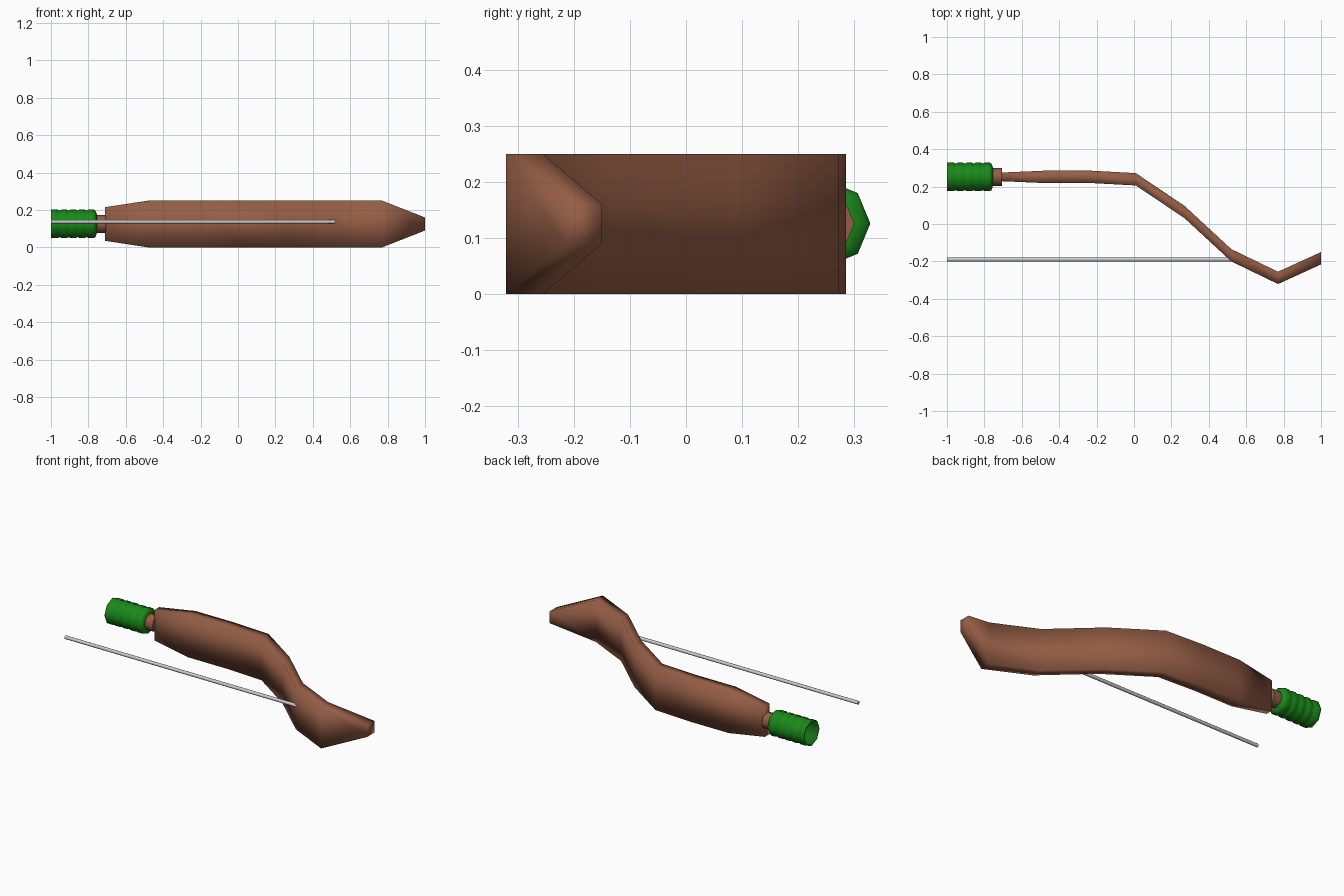
import bpy
from math import sin, cos, pi

if "Cube" in bpy.data.objects:
    bpy.data.objects.remove(bpy.data.objects["Cube"])


def material(name, color):
    m = bpy.data.materials.new(name)
    m.diffuse_color = (*color, 1)
    m.use_nodes = True
    m.node_tree.nodes["Principled BSDF"].inputs["Base Color"].default_value = m.diffuse_color
    return m


def loft(name, rings, mat=None, cap_start=True, cap_end=True):
    """Skin a list of equal-length rings running along +x, smooth shaded."""
    n = len(rings[0])
    verts = [p for ring in rings for p in ring]
    faces = []
    for i in range(len(rings) - 1):
        for j in range(n):
            a, b = i * n + j, i * n + (j + 1) % n
            faces.append((a, a + n, b + n, b))
    if cap_start:
        faces.append(tuple(range(n)))
    if cap_end:
        faces.append(tuple(reversed(range(len(verts) - n, len(verts)))))
    me = bpy.data.meshes.new(name)
    me.from_pydata(verts, [], faces)
    me.shade_smooth()
    ob = bpy.data.objects.new(name, me)
    bpy.context.collection.objects.link(ob)
    if mat:
        me.materials.append(mat)
    return ob


def box_ring(x, y, half_y, half_z):
    z = 0.125
    return [(x, y - half_y, z - half_z), (x, y + half_y, z - half_z),
            (x, y + half_y, z + half_z), (x, y - half_y, z + half_z)]


def round_ring(x, y, z, r, n=8):
    return [(x, y + r * cos(2 * pi * k / n), z + r * sin(2 * pi * k / n)) for k in range(n)]


brown = material("brown", (0.30, 0.11, 0.06))
green = material("green", (0.01, 0.25, 0.01))

# Bent flat body: x, centre y, half thickness, half height
sections = [(-0.71, 0.252, 0.023, 0.09), (-0.48, 0.252, 0.033, 0.125),
            (-0.23, 0.252, 0.033, 0.125), (0.01, 0.239, 0.033, 0.125),
            (0.27, 0.064, 0.033, 0.125), (0.52, -0.167, 0.033, 0.125),
            (0.77, -0.288, 0.033, 0.125), (1.0, -0.183, 0.033, 0.035)]
loft("body", [box_ring(*s) for s in sections], brown)

# Short neck between body and grip
loft("neck", [round_ring(x, 0.252, 0.126, 0.048) for x in (-0.78, -0.706)], brown)

# Ribbed, hollow grip: recessed bore, then ribs and shallow grooves, then a tapered collar
profile = [(-0.80, 0.06), (-1.0, 0.066), (-1.0, 0.076)]
for i in range(5):
    x = -1.0 + 0.048 * i
    profile += [(x + 0.010, 0.0765), (x + 0.036, 0.0765), (x + 0.046, 0.071)]
profile += [(-0.755, 0.052)]
loft("ribbed_grip", [round_ring(x, 0.252, 0.126, r) for x, r in profile], green)

# Straight grey rod beside the body
rod = loft("rod", [round_ring(x, -0.19, 0.137, 0.01, 12) for x in (-1.0, 0.52)])
for ob in list(bpy.context.collection.objects):
    if ob.name in ("rod", "neck"):
        ob.data.set_sharp_from_angle(angle=0.9)
